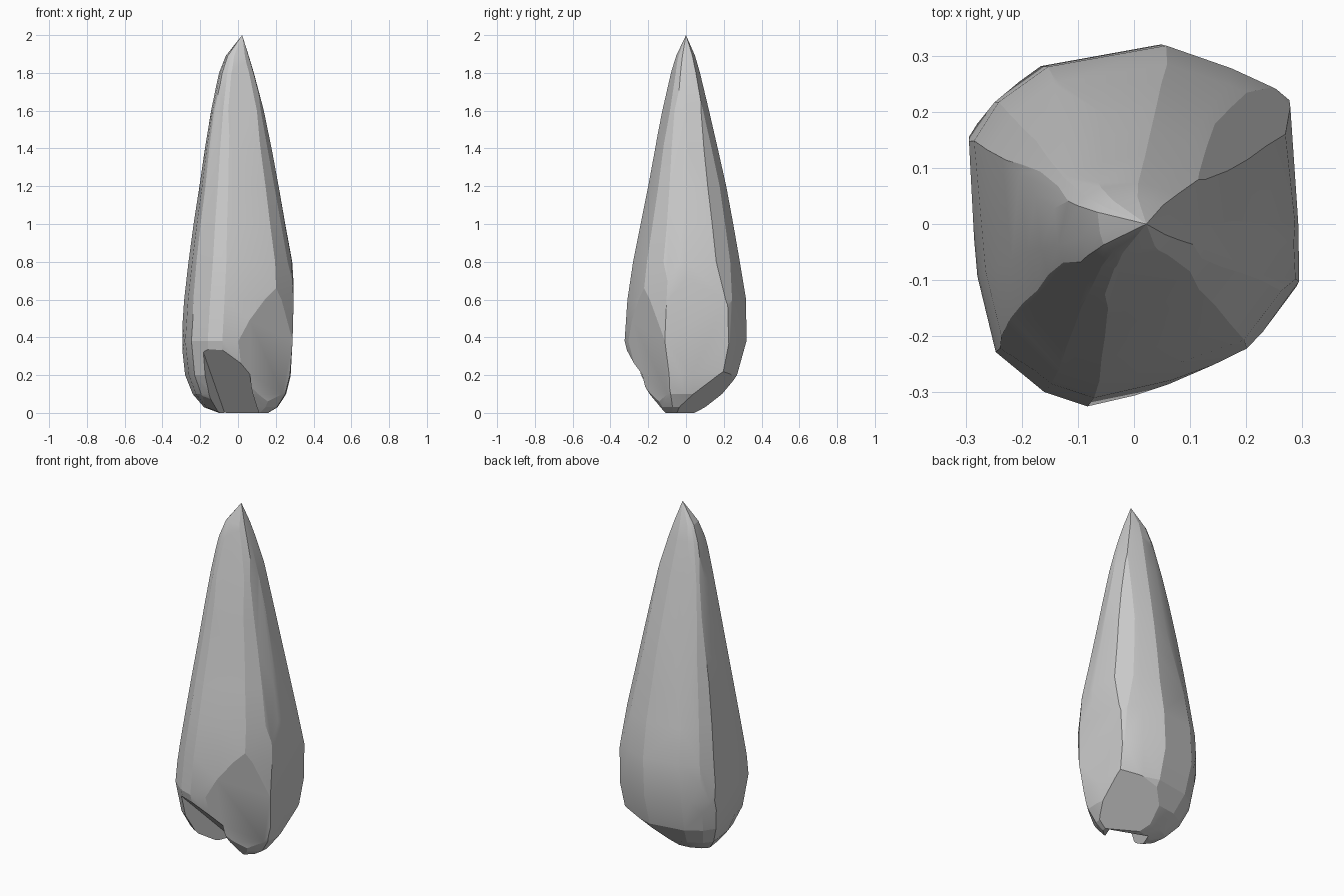
import bpy, bmesh, math
from mathutils import Vector, Matrix

default = bpy.data.objects.get("Cube")
if default:
    bpy.data.objects.remove(default, do_unlink=True)

stone = bpy.data.materials.new("stone grey")
stone.use_nodes = True
colour = (0.6, 0.6, 0.6, 1)
stone.diffuse_color = colour
stone.node_tree.nodes["Principled BSDF"].inputs["Base Color"].default_value = colour

# Widest outline of the shard, as fractions of its half width and depth
OUTLINE = [(-1, .46), (-.85, .68), (-.55, .88), (.17, 1), (.57, .87), (.92, .72),
           (1, 0), (.98, -.34), (.67, -.74), (.2, -.9), (-.27, -1), (-.53, -.92),
           (-.82, -.7), (-.93, -.28)]

# Height, then left, right, front and back limits
LEVELS = [(0, -.1, .16, -.13, .05), (.03, -.18, .21, -.16, .11),
          (.1, -.24, .255, -.22, .2), (.2, -.28, .28, -.28, .27),
          (.38, -.3, .295, -.325, .32), (.6, -.285, .3, -.31, .318),
          (.8, -.262, .287, -.28, .285), (1, -.235, .25, -.24, .25),
          (1.2, -.205, .215, -.2, .213), (1.4, -.178, .178, -.163, .168),
          (1.6, -.145, .137, -.128, .122), (1.8, -.1, .084, -.08, .074),
          (1.89, -.065, .057, -.052, .048)]

bm = bmesh.new()
rings = []
for z, x0, x1, y0, y1 in LEVELS:
    cx, cy, rx, ry = (x0 + x1) / 2, (y0 + y1) / 2, (x1 - x0) / 2, (y1 - y0) / 2
    rings.append([bm.verts.new((cx + rx * u, cy + ry * v, z)) for u, v in OUTLINE])
count = len(OUTLINE)
for low, high in zip(rings, rings[1:]):
    for i in range(count):
        j = (i + 1) % count
        bm.faces.new((low[i], low[j], high[j], high[i]))
tip = bm.verts.new((.022, 0, 2))
for i in range(count):
    bm.faces.new((rings[-1][i], rings[-1][(i + 1) % count], tip))
bm.faces.new(rings[0])
bmesh.ops.recalc_face_normals(bm, faces=bm.faces)


def chip(angle, rise, depth):
    """Slice a flat facet off the side that faces along the given heading."""
    a = math.radians(angle)
    n = Vector((math.cos(a), math.sin(a), rise)).normalized()
    reach = max(v.co.dot(n) for v in bm.verts) - depth
    cut = bmesh.ops.bisect_plane(bm, geom=bm.verts[:] + bm.edges[:] + bm.faces[:],
                                 plane_co=n * reach, plane_no=n, clear_outer=True)
    edges = [e for e in cut["geom_cut"] if isinstance(e, bmesh.types.BMEdge)]
    bmesh.ops.holes_fill(bm, edges=edges, sides=0)


# Long facets on the tapering upper body
for facet in [(112, .2, .012), (170, .18, .008), (224, .17, .014),
              (285, .2, .01), (345, .19, .012), (43, .2, .027)]:
    chip(*facet)

# Broad facets around the lower body
for facet in [(304, -.15, .055), (3, -.03, .012), (50, 0, .006),
              (135, -.05, .01), (183, 0, .006)]:
    chip(*facet)

# Undercuts beneath the back left and front right corners
chip(60, -1.2, .055)
chip(225, -1.5, .02)

mesh = bpy.data.meshes.new("stone_shard")
bmesh.ops.recalc_face_normals(bm, faces=bm.faces)
bm.to_mesh(mesh)
bm.free()
shard = bpy.data.objects.new("stone_shard", mesh)
bpy.context.collection.objects.link(shard)
mesh.materials.append(stone)

# Broken notch low on the front
out = Vector((-.25, -.66, -.7)).normalized()
across = Vector((0, 0, 1)).cross(out).normalized()
up = out.cross(across)
frame = Matrix((across, up, out)).transposed().to_4x4()
corner = Vector((-.19, -.28, .34))
bm = bmesh.new()
bmesh.ops.create_cube(bm, size=1)
bmesh.ops.translate(bm, verts=bm.verts, vec=(.5, -.3, .5))
bmesh.ops.scale(bm, verts=bm.verts, vec=(.22, 1, 1))
bmesh.ops.transform(bm, matrix=Matrix.Translation(corner) @ frame, verts=bm.verts)
tool_mesh = bpy.data.meshes.new("notch_cutter")
bm.to_mesh(tool_mesh)
bm.free()
tool_mesh.materials.append(stone)
tool = bpy.data.objects.new("notch_cutter", tool_mesh)
bpy.context.collection.objects.link(tool)

bpy.context.view_layer.objects.active = shard
shard.select_set(True)
notch = shard.modifiers.new("notch", "BOOLEAN")
notch.operation = "DIFFERENCE"
notch.solver = "EXACT"
notch.object = tool
bpy.ops.object.modifier_apply(modifier=notch.name)
bpy.data.objects.remove(tool, do_unlink=True)

bpy.ops.object.shade_smooth_by_angle(angle=math.radians(16))
